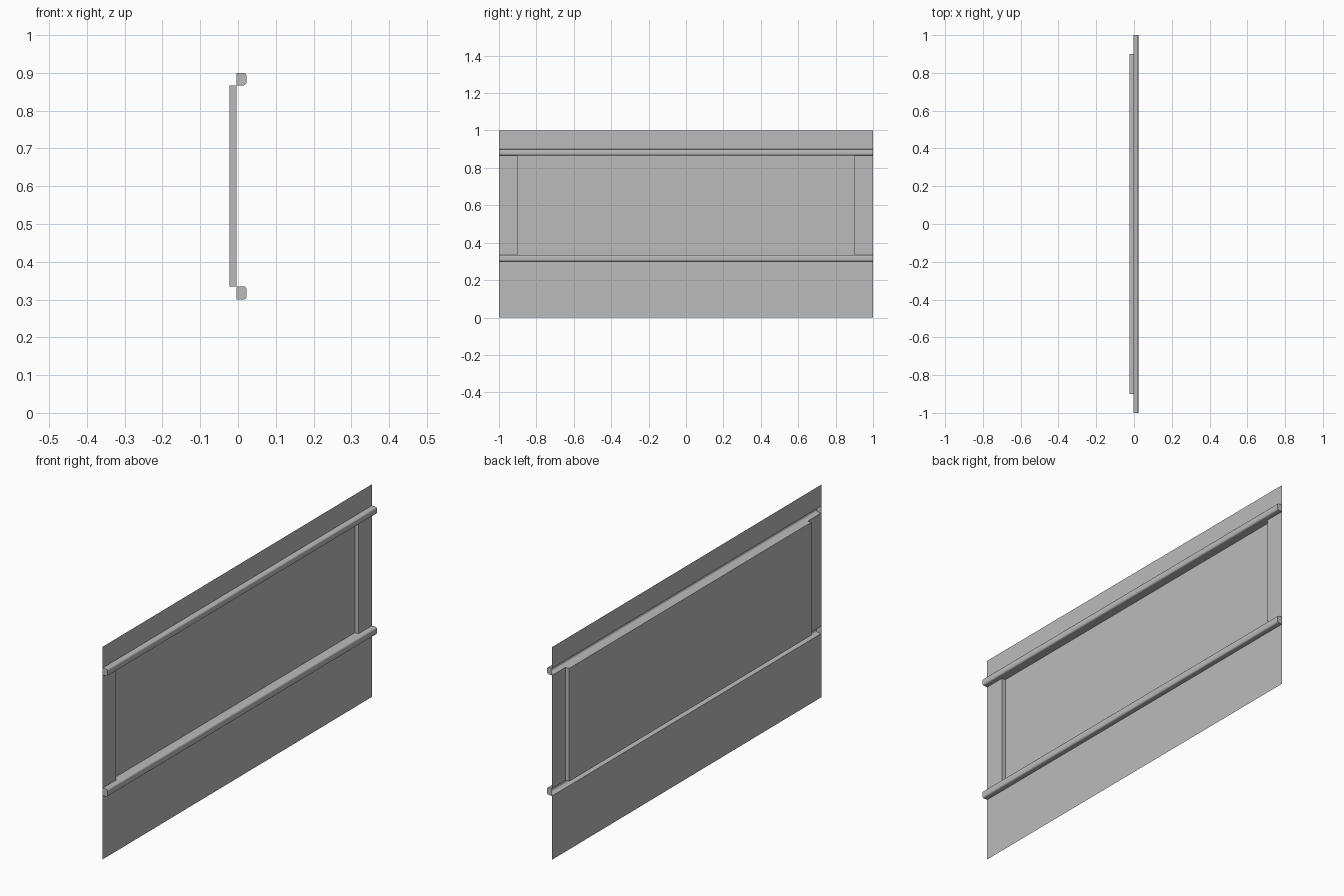
import bpy, bmesh, math

cube = bpy.data.objects.get("Cube")
if cube:
    bpy.data.objects.remove(cube, do_unlink=True)

SHEET_X = -0.0035            # plane of the flat sheet
RAIL_X = 0.0225              # outer face of the rails
TRAY_X = -0.0225             # floor of the recessed tray
RAILS = ((0.30, 0.335), (0.867, 0.90))
STATIONS = (-1, -0.9, 0.9, 1)
RADIUS = 0.008
STEPS = 3

grey = bpy.data.materials.new("grey")
grey.use_nodes = True
colour = (0.5, 0.5, 0.5, 1)
grey.diffuse_color = colour
grey.node_tree.nodes["Principled BSDF"].inputs["Base Color"].default_value = colour


def rail_profile(low, high):
    """Rail outline from bottom to top, with rounded outer corners."""
    points = [(SHEET_X, low)]
    for centre, start in ((low + RADIUS, -90), (high - RADIUS, 0)):
        for i in range(STEPS + 1):
            a = math.radians(start + 90 * i / STEPS)
            points.append((RAIL_X - RADIUS + RADIUS * math.cos(a),
                           centre + RADIUS * math.sin(a)))
    return points + [(SHEET_X, high)]


# Whole cross-section: flat sheet folded out into two rails
profile = [(SHEET_X, 0)]
rail_spans = []
for low, high in RAILS:
    first = len(profile)
    profile += rail_profile(low, high)
    rail_spans.append((first, len(profile)))
profile.append((SHEET_X, 1))

bm = bmesh.new()
rows = [[bm.verts.new((x, y, z)) for x, z in profile] for y in STATIONS]

# Sheet running along y
tray_face = None
for j in range(len(STATIONS) - 1):
    for i in range(len(profile) - 1):
        face = bm.faces.new((rows[j][i], rows[j + 1][i],
                             rows[j + 1][i + 1], rows[j][i + 1]))
        if j == 1 and i == rail_spans[0][1] - 1:
            tray_face = face

# Rail end caps
for first, last in rail_spans:
    bm.faces.new(rows[0][first:last])
    bm.faces.new(rows[-1][first:last][::-1])

# Recessed tray pushed out through the back, between the rails
tray = bmesh.ops.extrude_discrete_faces(bm, faces=[tray_face])["faces"][0]
for v in tray.verts:
    v.co.x = TRAY_X

mesh = bpy.data.meshes.new("pressed_panel")
bm.to_mesh(mesh)
bm.free()
mesh.materials.append(grey)
panel = bpy.data.objects.new("pressed_panel", mesh)
bpy.context.collection.objects.link(panel)

# Smooth rounded rail corners, sharp folds
bpy.ops.object.select_all(action="DESELECT")
panel.select_set(True)
bpy.context.view_layer.objects.active = panel
bpy.ops.object.shade_smooth_by_angle(angle=math.radians(35))
